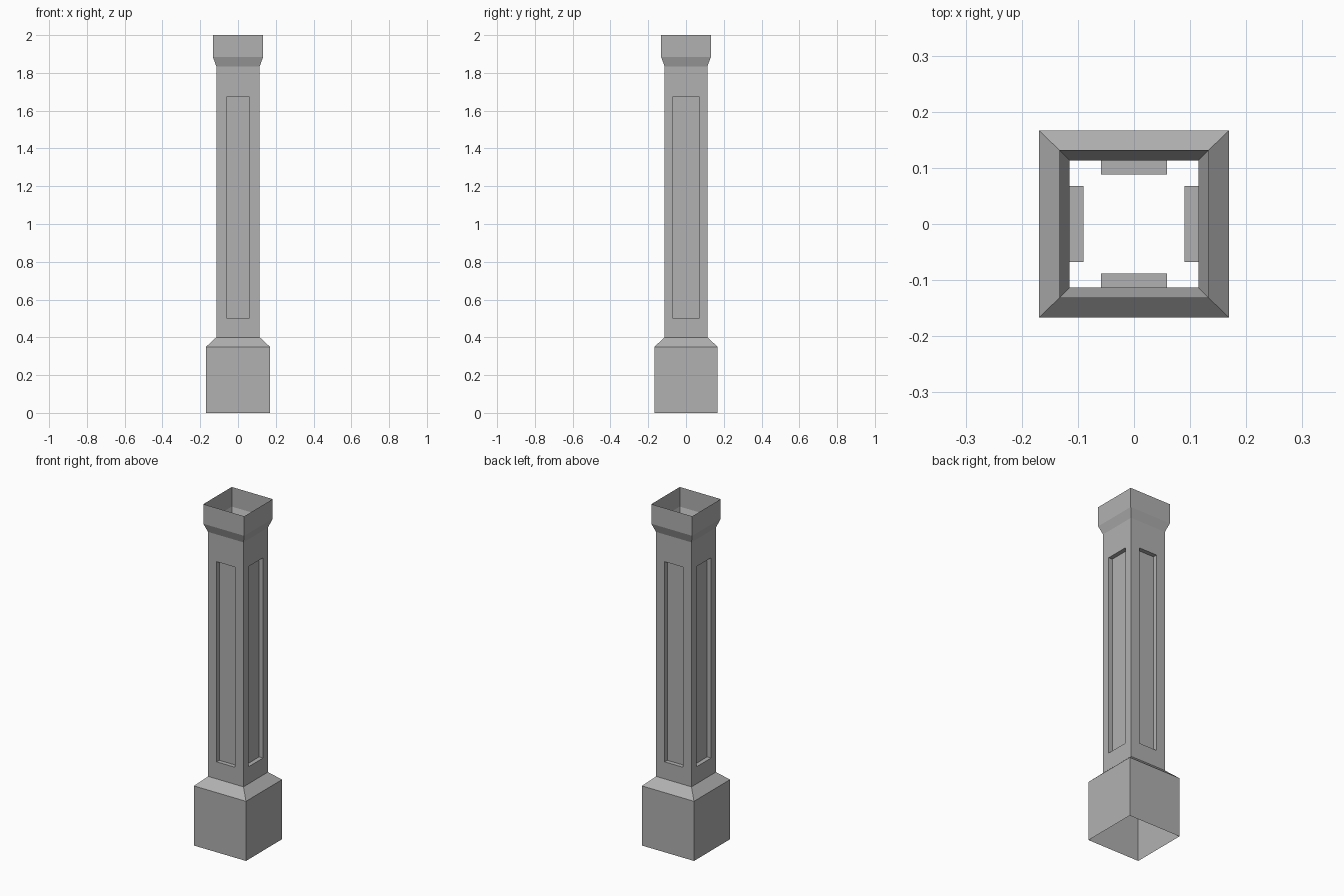
import bpy, bmesh
from mathutils import Vector

if "Cube" in bpy.data.objects:
    bpy.data.objects.remove(bpy.data.objects["Cube"])

SX, SY = 0.115, 0.1135            # shaft half sizes
RECESS = 0.025
PANEL_Z = (0.5, 1.675)

stone = bpy.data.materials.new("dark_stone")
stone.diffuse_color = (0.44, 0.44, 0.44, 1)
stone.use_nodes = True
stone.node_tree.nodes["Principled BSDF"].inputs["Base Color"].default_value = stone.diffuse_color


def finish(name, bm):
    bmesh.ops.remove_doubles(bm, verts=bm.verts, dist=1e-5)
    mesh = bpy.data.meshes.new(name)
    bm.to_mesh(mesh)
    bm.free()
    mesh.materials.append(stone)
    obj = bpy.data.objects.new(name, mesh)
    bpy.context.collection.objects.link(obj)
    return obj


def bridge(bm, a, b):
    for i in range(4):
        j = (i + 1) % 4
        bm.faces.new((a[i], a[j], b[j], b[i]))


def square_tube(name, profile):
    """Open square shell through (half x, half y, z) rings."""
    bm = bmesh.new()
    rings = [[bm.verts.new((sx * hx, sy * hy, z))
              for sx, sy in ((-1, -1), (1, -1), (1, 1), (-1, 1))]
             for hx, hy, z in profile]
    for a, b in zip(rings, rings[1:]):
        bridge(bm, a, b)
    return finish(name, bm)


# Plinth with sloped shoulder, open underneath
square_tube("base", [(0.169, 0.167, 0), (0.169, 0.167, 0.35), (SX, SY, 0.40)])

# Flared cap, open at the top
square_tube("capital", [(SX, SY, 1.835), (0.133, 0.132, 1.885), (0.133, 0.132, 2.0)])

# Shaft: four faces, each with a recessed panel
bm = bmesh.new()
for normal, dist, half, panel in (
        ((0, -1, 0), SY, SX, 0.059), ((1, 0, 0), SX, SY, 0.068),
        ((0, 1, 0), SY, SX, 0.059), ((-1, 0, 0), SX, SY, 0.068)):
    n = Vector(normal)
    up = Vector((0, 0, 1))
    side = up.cross(n)

    def loop(w, z0, z1, d):
        return [bm.verts.new(n * d + side * u + up * z)
                for u, z in ((-w, z0), (w, z0), (w, z1), (-w, z1))]

    outer = loop(half, 0.40, 1.835, dist)
    opening = loop(panel, *PANEL_Z, dist)
    floor = loop(panel, *PANEL_Z, dist - RECESS)
    bridge(bm, outer, opening)
    bridge(bm, opening, floor)
    bm.faces.new(floor)
finish("shaft", bm)
